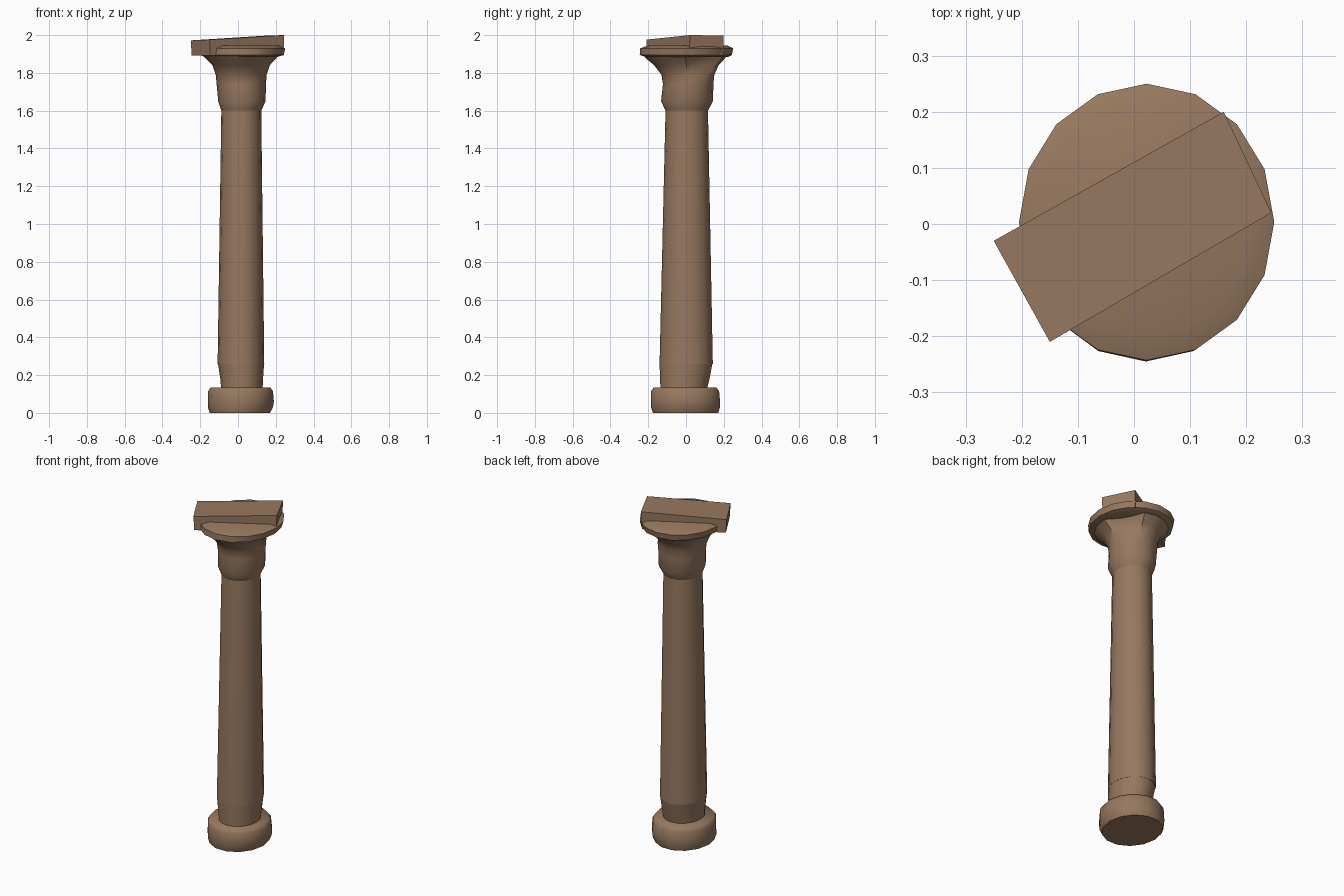
import bpy, bmesh, math

if "Cube" in bpy.data.objects:
    bpy.data.objects.remove(bpy.data.objects["Cube"], do_unlink=True)

stone = bpy.data.materials.new("brown_stone")
stone.use_nodes = True
colour = (0.31, 0.19, 0.115, 1)
stone.diffuse_color = colour
stone.node_tree.nodes["Principled BSDF"].inputs["Base Color"].default_value = colour


def finish(name, bm, angle=40):
    bmesh.ops.recalc_face_normals(bm, faces=bm.faces)
    mesh = bpy.data.meshes.new(name)
    bm.to_mesh(mesh)
    bm.free()
    mesh.materials.append(stone)
    ob = bpy.data.objects.new(name, mesh)
    bpy.context.collection.objects.link(ob)
    bpy.ops.object.select_all(action="DESELECT")
    ob.select_set(True)
    bpy.context.view_layer.objects.active = ob
    bpy.ops.object.shade_smooth_by_angle(angle=math.radians(angle))
    return ob


def lathe(name, rows, sides=16, limit=None, angle=40):
    """Stack of elliptical rings, each given by its x and y extents at a height."""
    bm = bmesh.new()
    rings = []
    for z, x0, x1, y0, y1 in rows:
        ring = []
        for i in range(sides):
            a = math.tau * i / sides
            k = limit(a, z) if limit else 1
            ring.append(bm.verts.new(((x0 + x1) / 2 + k * (x1 - x0) / 2 * math.cos(a),
                                      (y0 + y1) / 2 + k * (y1 - y0) / 2 * math.sin(a), z)))
        rings.append(ring)
    for low, high in zip(rings, rings[1:]):
        for i in range(sides):
            j = (i + 1) % sides
            bm.faces.new((low[i], low[j], high[j], high[i]))
    bm.faces.new(rings[0][::-1])
    bm.faces.new(rings[-1])
    return finish(name, bm, angle)


# Rounded foot block
lathe("base", [(0.0, -0.15, 0.17, -0.18, 0.175),
               (0.03, -0.16, 0.185, -0.19, 0.185),
               (0.06, -0.16, 0.19, -0.19, 0.185),
               (0.115, -0.158, 0.185, -0.19, 0.18),
               (0.135, -0.145, 0.17, -0.175, 0.165)], 14, angle=60)

# Foot of the shaft, narrowing into the base
lathe("shaft_foot", [(0.12, -0.09, 0.13, -0.135, 0.11),
                     (0.17, -0.092, 0.132, -0.137, 0.122),
                     (0.26, -0.106, 0.138, -0.14, 0.14)])

# Tapering drums
joints = [0.26, 0.5, 0.75, 1.0, 1.25, 1.5, 1.62]


def shaft_row(z):
    t = (z - 0.26) / 1.36
    return (z, -0.108 + 0.02 * t, 0.139 - 0.016 * t, -0.14 + 0.032 * t, 0.142 - 0.026 * t)


for n, (low, high) in enumerate(zip(joints, joints[1:])):
    lathe(f"shaft_drum_{n + 1}", [shaft_row(low), shaft_row(high)])


# Flared capital, with the flare broken away on one side
def broken(a, z):
    return 0.76 if z > 1.8 and 0 < a < 0.9 else 1


lathe("capital", [(1.6, -0.088, 0.123, -0.108, 0.116),
                  (1.65, -0.105, 0.146, -0.132, 0.143),
                  (1.74, -0.113, 0.148, -0.122, 0.145),
                  (1.79, -0.118, 0.152, -0.13, 0.15),
                  (1.84, -0.135, 0.168, -0.168, 0.172),
                  (1.875, -0.17, 0.2, -0.21, 0.205),
                  (1.9, -0.19, 0.22, -0.23, 0.22)], limit=broken)

# Chipped rim around the capital
lathe("capital_rim", [(1.885, -0.18, 0.21, -0.215, 0.225),
                      (1.895, -0.2, 0.242, -0.245, 0.243),
                      (1.93, -0.205, 0.25, -0.243, 0.25),
                      (1.945, -0.17, 0.215, -0.2, 0.22)], angle=35)

# Tilted slab lying across the top
bm = bmesh.new()
outline = [(-0.25, -0.03), (-0.15, -0.21), (0.245, 0.02), (0.16, 0.2)]
bottom = [bm.verts.new((x * 0.98, y * 0.98, 1.893)) for x, y in outline]
top = [bm.verts.new((x, y, z)) for (x, y), z in zip(outline, (1.972, 1.976, 2.0, 1.998))]
bm.faces.new(bottom)
bm.faces.new(top)
for i in range(4):
    j = (i + 1) % 4
    bm.faces.new((bottom[i], bottom[j], top[j], top[i]))
finish("top_slab", bm, 30)
